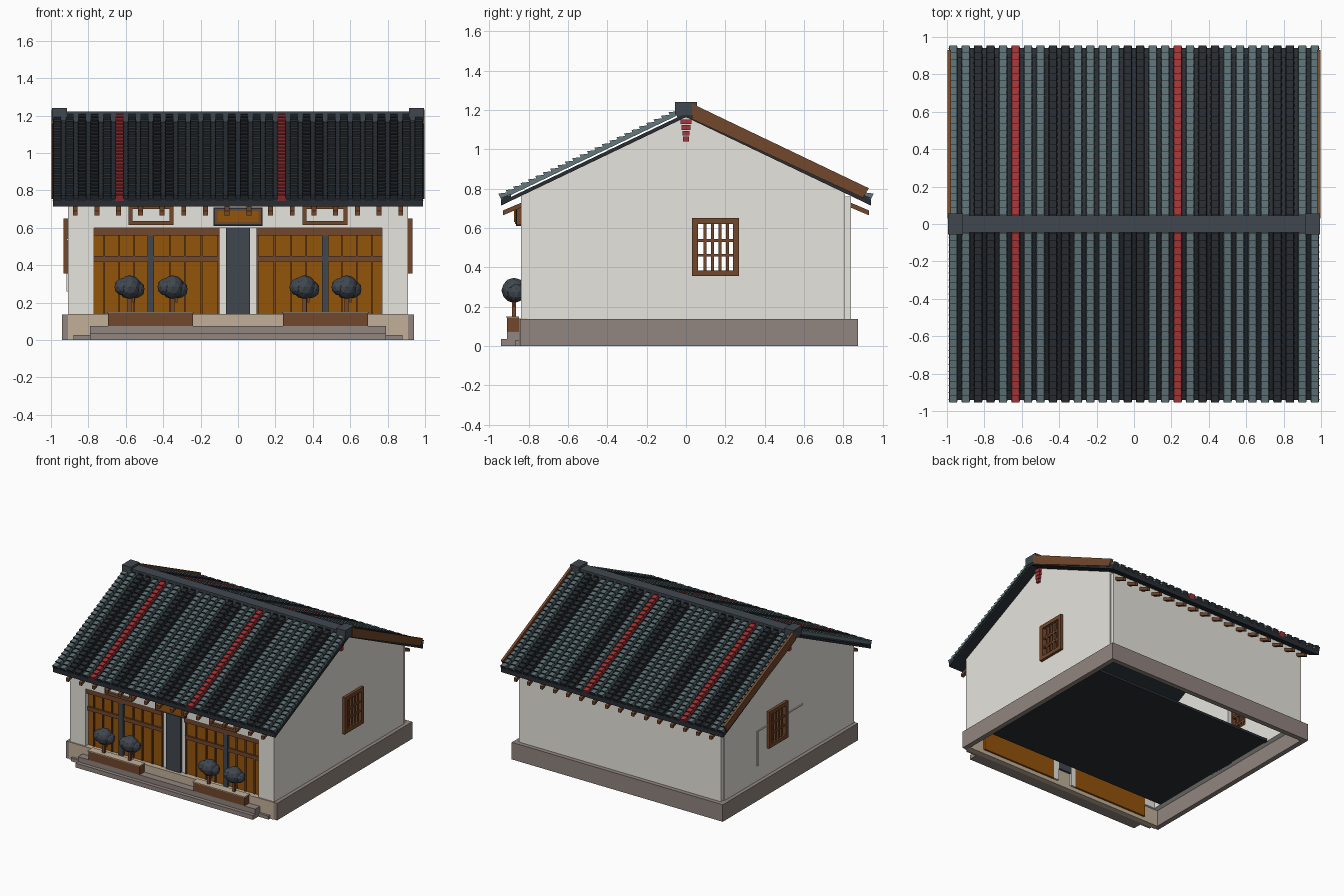
import bpy
import bmesh
from math import cos, sin, atan2, hypot
from mathutils import Vector

default_cube = bpy.data.objects.get("Cube")
if default_cube:
    bpy.data.objects.remove(default_cube, do_unlink=True)


def make_material(name, *srgb):
    """Flat material; the given display colour is converted to linear."""
    material = bpy.data.materials.new(name)
    material.use_nodes = True
    linear = [((c + 0.055) / 1.055) ** 2.4 for c in srgb] + [1]
    material.diffuse_color = linear
    material.node_tree.nodes["Principled BSDF"].inputs["Base Color"].default_value = linear
    return material


plaster = make_material("plaster white", .91, .90, .87)
stone = make_material("foundation stone", .57, .52, .50)
tan = make_material("tan stone", .76, .69, .60)
wood = make_material("brown wood", .45, .28, .17)
amber = make_material("amber door wood", .58, .33, .04)
slate = make_material("slate", .25, .28, .31)
tile_light = make_material("grey green tile", .37, .45, .47)
tile_dark = make_material("dark tile", .16, .18, .20)
tile_red = make_material("red tile", .66, .21, .22)


def finish(name, bm, *materials):
    bmesh.ops.recalc_face_normals(bm, faces=bm.faces)
    mesh = bpy.data.meshes.new(name)
    bm.to_mesh(mesh)
    bm.free()
    for material in materials:
        mesh.materials.append(material)
    obj = bpy.data.objects.new(name, mesh)
    bpy.context.collection.objects.link(obj)
    return obj


def prism(name, material, profile, x_start, x_end):
    """Extrude a closed (y, z) profile along x."""
    bm = bmesh.new()
    face = bm.faces.new([bm.verts.new((x_start, y, z)) for y, z in profile])
    extruded = bmesh.ops.extrude_face_region(bm, geom=[face])["geom"]
    moved = [v for v in extruded if isinstance(v, bmesh.types.BMVert)]
    bmesh.ops.translate(bm, verts=moved, vec=(x_end - x_start, 0, 0))
    return finish(name, bm, material)


def box(name, material, xs, ys, zs):
    (front, back), (low, high) = ys, zs
    profile = [(front, low), (back, low), (back, high), (front, high)]
    return prism(name, material, profile, *xs)


def wide(name, material, half, ys, zs):
    return box(name, material, (-half, half), ys, zs)


def both(name, material, xs, ys, zs):
    """A box and its mirror image across x."""
    for side, sign in (("left", 1), ("right", -1)):
        box(f"{side}_{name}", material, sorted(sign * x for x in xs), ys, zs)


# Roof line shared by the walls, boards and tiles
SLOPE = 0.478
EAVE = 0.94


def roof_z(y, drop=0.0):
    return 1.229 - SLOPE * abs(y) - drop


# Foundation, hollow underneath, with a floor that stops short of the walls
both("foundation", stone, (.90, .94), (-.845, .875), (0, .137))
wide("back_foundation", stone, .90, (.835, .875), (0, .137))
wide("front_terrace", tan, .91, (-.85, -.806), (0, .139))
wide("low_step", stone, .88, (-.87, -.85), (0, .027))
wide("front_step", stone, .79, (-.94, -.85), (0, .035))
wide("upper_step", stone, .79, (-.91, -.85), (.035, .075))
wide("floor", tile_dark, .87, (-.72, .50), (.13, .15))

# Walls: gable ends with a window opening, back wall, front piers and lintel
WALL = (.86, .91)
OPENING = (.055, .245)
both("wall_below_window", plaster, WALL, OPENING, (.13, .385))
both("wall_front_part", plaster, WALL, (-.84, OPENING[0]), (.13, .62))
both("wall_back_part", plaster, WALL, (OPENING[1], .81), (.13, .62))
gable = [(-.84, .62), (.81, .62), (.81, roof_z(.81, .065)),
         (0, roof_z(0, .065)), (-.84, roof_z(.84, .065))]
for side, sign in (("left", 1), ("right", -1)):
    prism(f"{side}_gable", plaster, gable, sign * WALL[0], sign * WALL[1])
wide("back_wall", plaster, .90, (.79, .84), (.13, .76))
wide("front_lintel", plaster, .91, (-.84, -.79), (.60, .76))
both("front_pier", plaster, (.77, .91), (-.84, -.79), (.13, .60))
both("door_jamb", plaster, (.06, .105), (-.805, -.79), (.03, .60))

# Thin conduit on the right wall
CONDUIT = (-.917, -.91)
box("conduit_run", plaster, CONDUIT, (-.18, .40), (.532, .542))
box("conduit_drop", plaster, CONDUIT, (.39, .40), (.26, .532))

# Lattice windows in the gable ends
FRAME = (.89, .932)
BARS = (.90, .922)
for y in (.03, .24):
    both("window_stile", wood, FRAME, (y, y + .03), (.355, .65))
for z in (.355, .62):
    both("window_rail", wood, FRAME, (.03, .27), (z, z + .03))
for i in range(4):
    y = .09 + i * .038
    both("window_bar", wood, BARS, (y, y + .014), (.37, .63))
for z in (.455, .53):
    both("window_crossbar", wood, BARS, (.05, .25), (z, z + .014))

# Folding doors with rails, stiles and slate posts
both("door_panels", amber, (.10, .77), (-.805, -.79), (.03, .60))
both("door_head", wood, (.10, .77), (-.83, -.80), (.56, .60))
both("door_middle_rail", wood, (.10, .77), (-.818, -.80), (.42, .45))
for x in (.10, .19, .28, .36, .55, .63, .71):
    both("door_stile", wood, (x, x + .010), (-.815, -.80), (.13, .57))
both("door_post", slate, (.448, .485), (-.825, -.80), (.13, .56))
wide("centre_door", slate, .064, (-.825, -.79), (.13, .60))

# Sign board and the shallow transom windows
wide("sign_frame", tile_dark, .132, (-.865, -.84), (.61, .71))
wide("sign_rim", wood, .122, (-.870, -.865), (.62, .70))
wide("sign_panel", amber, .110, (-.874, -.870), (.63, .69))
TRANSOM = (-.862, -.84)
both("transom_sill", wood, (.345, .585), TRANSOM, (.615, .637))
both("transom_head", wood, (.345, .585), TRANSOM, (.70, .72))
for x in (.345, .563):
    both("transom_stile", wood, (x, x + .022), TRANSOM, (.615, .72))

# Planters and round shrubs
both("planter", wood, (.24, .695), (-.91, -.85), (.075, .145))
both("planter_soil", tan, (.235, .70), (-.915, -.85), (.145, .151))
LUMPS = ((0, 0, 0, .064), (.034, .01, -.012, .048), (-.034, -.008, .002, .048))


def shrub(x):
    crown = bmesh.new()
    for dx, dy, dz, radius in LUMPS:
        made = bmesh.ops.create_icosphere(crown, subdivisions=2, radius=radius)
        bmesh.ops.translate(crown, verts=made["verts"],
                            vec=(x + dx, -.875 + dy, .283 + dz))
    finish("shrub_crown", crown, slate)
    box("shrub_trunk", wood, (x - .01, x + .01), (-.885, -.865), (.145, .25))
    box("shrub_branch", wood, (x + .016, x + .026), (-.88, -.87), (.20, .26))


for x in (-.58, -.35, .355, .58):
    shrub(x)

# Roof boards, eave boards, rafters and the rear verge boards
for side, sign in (("front", -1), ("back", 1)):
    deck = [(0, roof_z(0, .045)), (sign * EAVE, roof_z(EAVE, .045)),
            (sign * EAVE, roof_z(EAVE, .065)), (0, roof_z(0, .065))]
    prism(f"{side}_roof_deck", tile_dark, deck, -.99, .99)
    fascia = [(sign * EAVE, .72), (sign * EAVE, .755),
              (sign * (EAVE - .05), .775), (sign * (EAVE - .05), .74)]
    prism(f"{side}_eave_board", tile_dark, fascia, -.99, .99)
    rafter = [(sign * y, z) for y, z in
              ((.93, .665), (.93, .69), (.80, .745), (.80, .72))]
    for i in range(16):
        x = -.87 + i * .116
        prism(f"{side}_rafter", wood, rafter, x - .013, x + .013)
verge = [(.03, roof_z(.03, -.018)), (.93, roof_z(.93, -.018)),
         (.90, roof_z(.90, .045)), (.03, roof_z(.03, .06))]
prism("left_verge_board", wood, verge, .978, .998)
prism("right_verge_board", wood, verge, -.998, -.978)

# Ridge with raised ends
wide("ridge", slate, .99, (-.045, .045), (1.165, 1.222))
both("ridge_end", slate, (.915, .995), (-.055, .055), (1.175, 1.24))

# Stepped red ornament under each gable peak
for i in range(4):
    half = .027 - i * .004
    top = 1.152 - i * .029
    both("gable_ornament", tile_red, (.90, .93), (-half, half), (top - .024, top))

# Columns of overlapping flat-topped tiles, each raised at its lower end
COLUMNS, ROWS = 30, 25
LIGHT, DARK, RED = range(3)


def column_colour(i):
    if i in (5, 18):
        return RED
    return DARK if i % 6 in (2, 3) else LIGHT


def section(bm, centre, half, height, normal):
    corners = ((-half, 0), (-half * .85, height), (half * .85, height), (half, 0))
    return [bm.verts.new(centre + Vector((across, 0, 0)) + normal * up)
            for across, up in corners]


tilt = atan2(SLOPE, 1)
pitch = hypot(EAVE, EAVE * SLOPE) / ROWS
for side, sign in (("front", -1), ("back", 1)):
    bm = bmesh.new()
    down = Vector((0, sign * cos(tilt), -sin(tilt)))
    normal = Vector((0, sign * sin(tilt), cos(tilt)))
    for i in range(COLUMNS):
        colour = column_colour(i)
        start = Vector(((i - (COLUMNS - 1) / 2) * 2 / COLUMNS, 0, roof_z(0, .035)))
        for row in range(ROWS):
            upper = section(bm, start + down * row * pitch, .022, .020, normal)
            lower = section(bm, start + down * (row + 1) * pitch, .024, .034, normal)
            for k in range(len(upper) - 1):
                quad = bm.faces.new((upper[k], upper[k + 1], lower[k + 1], lower[k]))
                quad.material_index = colour
            cap = bm.faces.new(lower)
            cap.material_index = RED if colour == RED else DARK
    finish(f"{side}_roof_tiles", bm, tile_light, tile_dark, tile_red)
